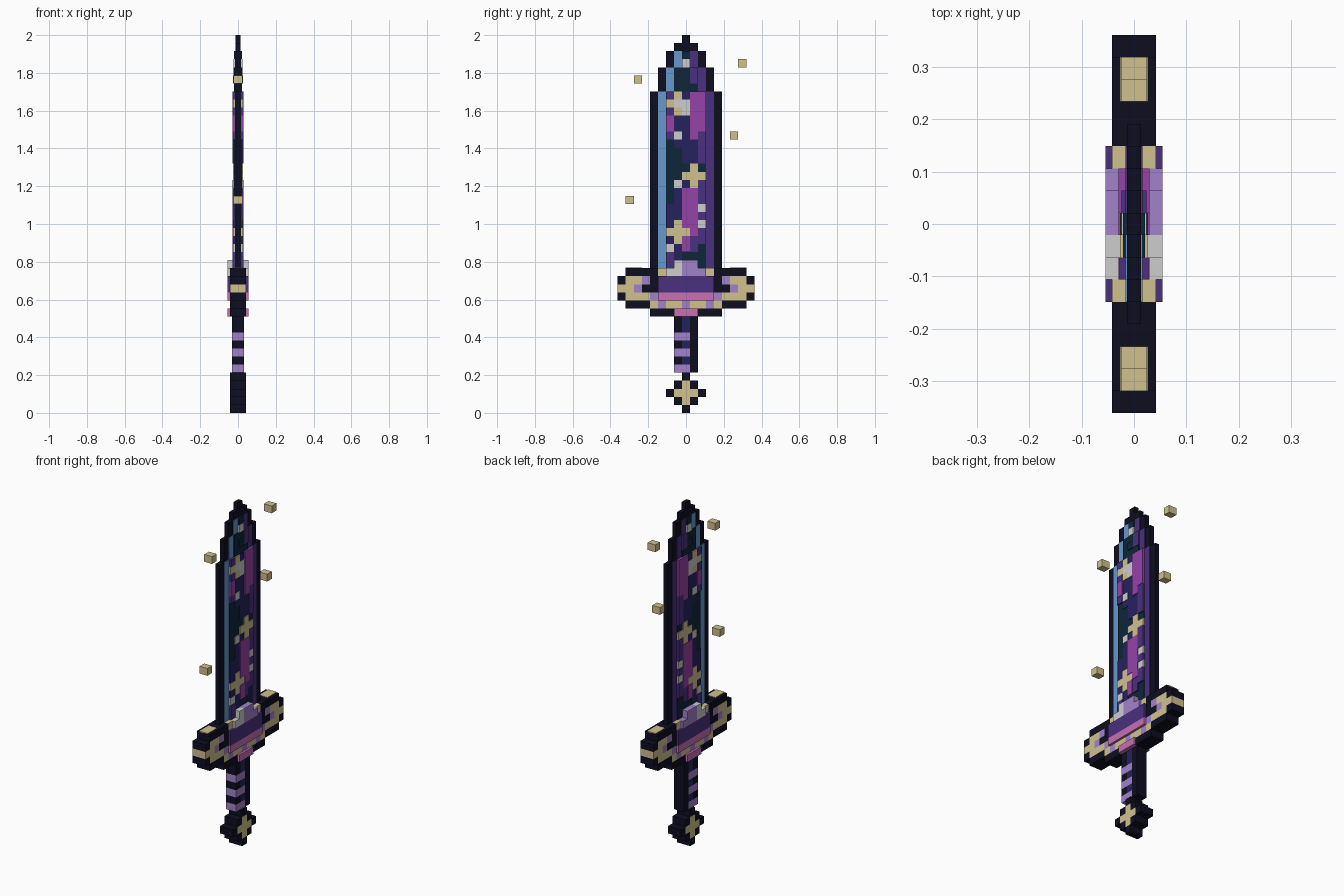
import bpy, bmesh

if "Cube" in bpy.data.objects:
    bpy.data.objects.remove(bpy.data.objects["Cube"])

U = 2 / 47                      # one pixel of the sword; 47 rows tall, 17 columns wide

def lin(v):
    v /= 255
    return v / 12.92 if v <= 0.04045 else ((v + 0.055) / 1.055) ** 2.4

COLOURS = {
    "outline black": (13, 13, 32), "gold": (208, 193, 143), "white": (206, 206, 206),
    "sky blue": (102, 152, 205), "lilac": (162, 130, 202), "pink": (200, 112, 178),
    "magenta": (150, 66, 166), "purple": (74, 48, 126), "navy": (38, 34, 94),
    "teal": (13, 38, 58)}
K, G, W, B, L, P, M, V, N, T = range(10)
mats = []
for name, rgb in COLOURS.items():
    m = bpy.data.materials.new(name)
    m.diffuse_color = (*[lin(c) for c in rgb], 1)
    m.use_nodes = True
    m.node_tree.nodes["Principled BSDF"].inputs["Base Color"].default_value = m.diffuse_color
    mats.append(m)

cells = {}                      # (column, row) -> (part, colour, half thickness)

def paint(part, c0, c1, r0, r1, colour, half):
    for c in range(c0, c1 + 1):
        for r in range(r0, r1 + 1):
            cells[c, r] = (part, colour, half)

def both(part, c0, c1, r0, r1, colour, half):
    paint(part, c0, c1, r0, r1, colour, half)
    paint(part, -c1, -c0, r0, r1, colour, half)

def finish(name, bm):
    me = bpy.data.meshes.new(name)
    bmesh.ops.remove_doubles(bm, verts=bm.verts, dist=1e-5)
    bmesh.ops.recalc_face_normals(bm, faces=bm.faces)
    bm.to_mesh(me)
    bm.free()
    for m in mats:
        me.materials.append(m)
    bpy.context.collection.objects.link(bpy.data.objects.new(name, me))

def build(part):
    """Extrude each pixel to its thickness, keeping only exposed faces."""
    bm = bmesh.new()
    def quad(pts, colour):
        bm.faces.new([bm.verts.new(p) for p in pts]).material_index = colour
    for (c, r), (owner, colour, h) in cells.items():
        if owner != part:
            continue
        y0, y1, z0, z1 = (c - .5) * U, (c + .5) * U, r * U, (r + 1) * U
        for x in (h, -h):
            quad([(x, y0, z0), (x, y1, z0), (x, y1, z1), (x, y0, z1)], colour)
        for dc, dr, a, b in ((-1, 0, (y0, z0), (y0, z1)), (1, 0, (y1, z0), (y1, z1)),
                             (0, -1, (y0, z0), (y1, z0)), (0, 1, (y0, z1), (y1, z1))):
            n = cells.get((c + dc, r + dr), (0, 0, 0))[2]
            spans = [(-h, h)] if n == 0 else [(n, h), (-h, -n)] if n < h else []
            for s, e in spans:
                quad([(s, *a), (e, *a), (e, *b), (s, *b)], colour)
    finish(part, bm)

def box(name, x, y, z, colour):
    bm = bmesh.new()
    bmesh.ops.create_cube(bm, size=1)
    for v in bm.verts:
        v.co = [lo + (hi - lo) * (t + .5) for t, (lo, hi) in zip(v.co, (x, y, z))]
    for f in bm.faces:
        f.material_index = colour
    finish(name, bm)

# Blade: dark edge, blue bevel on one side, purple on the other, teal core
for w, r0, r1 in ((4, 18, 39), (3, 40, 42), (2, 43, 44), (1, 45, 45), (0, 46, 46)):
    paint("blade", -w, w, r0, r1, K, .013)
    if w > 1:
        paint("blade", 1 - w, 1 - w, r0, r1, B, .016)
        paint("blade", w - 1, w - 1, r0, r1, V, .016)
        paint("blade", 2 - w, w - 2, r0, r1, T, .021)

# Nebula clouds in the core
for c0, c1, r0, r1, col, h in (
        (-2, -2, 34, 39, V, .028), (-1, 0, 33, 37, N, .024), (0, 0, 38, 39, N, .024),
        (-2, -2, 35, 36, M, .03), (1, 2, 35, 39, M, .03), (1, 1, 34, 34, M, .03),
        (2, 2, 31, 34, V, .028), (0, 1, 31, 33, N, .024), (-1, 0, 26, 28, N, .024),
        (2, 2, 21, 28, V, .028), (0, 1, 22, 27, M, .03), (0, 0, 20, 21, M, .03),
        (1, 1, 20, 21, V, .028), (-2, -1, 18, 25, N, .024), (-2, -2, 18, 19, V, .028),
        (1, 1, 41, 42, V, .024), (0, 0, 43, 43, W, .024)):
    paint("blade", c0, c1, r0, r1, col, h)

# Stars: gold plus shapes and white sparkles
for c, r in ((-1, 38), (1, 29), (-1, 22)):
    paint("blade", c - 1, c + 1, r, r, G, .027)
    paint("blade", c, c, r - 1, r + 1, G, .027)
    paint("blade", c, c, r, r, W if r == 38 else G, .027)
for c, r in ((0, 38), (0, 37), (-1, 34), (-1, 28), (2, 25), (2, 23), (-2, 20), (0, 41)):
    paint("blade", c, c, r, r, W if r != 41 else T, .026)

# Guard: dark silhouette with gold and lilac curls on the wings
for w, r0, r1 in ((7, 17, 17), (8, 14, 16), (7, 13, 13), (4, 12, 12)):
    paint("guard", -w, w, r0, r1, K, .042)
for c0, c1, r, col in ((3, 3, 17, G), (5, 5, 16, L), (6, 7, 16, G), (6, 6, 15, L),
                       (7, 8, 15, G), (4, 4, 14, L), (5, 7, 14, G), (4, 4, 13, G),
                       (3, 3, 13, L), (1, 2, 13, G), (0, 0, 13, L)):
    both("guard", c0, c1, r, r, col, .042)

# Raised centre plate of the guard
for c0, c1, r0, r1, col in ((-3, 3, 15, 16, V), (-3, 3, 14, 14, P), (-1, 1, 12, 12, P),
                            (-2, -1, 17, 17, W), (0, 2, 17, 17, L),
                            (-1, -1, 18, 18, W), (0, 1, 18, 18, L)):
    paint("guard_plate", c0, c1, r0, r1, col, .055)

# Grip with lilac wrapping
paint("grip", -1, 1, 5, 11, K, .032)
paint("grip", 0, 0, 5, 11, N, .032)
for r in (5, 7, 9):
    paint("grip", -1, 0, r, r, L, .032)

# Pommel: dark diamond with a gold cross
for r in range(5):
    w = 2 - abs(r - 2)
    paint("pommel", -w, w, r, r, K, .042)
paint("pommel", -1, 1, 2, 2, G, .042)
paint("pommel", 0, 0, 1, 3, G, .042)

for part in ("blade", "guard", "guard_plate", "grip", "pommel"):
    build(part)

# Gold inlays on top of the guard wings
for i, s in enumerate((-1, 1)):
    ys = sorted((s * 5.5 * U, s * 7.5 * U))
    box(f"wing_inlay_{i}", (-.027, .027), ys, (18 * U - .002, 18 * U + .003), G)

# Floating sparkles
for i, (c, r) in enumerate(((-6, 41), (7, 43), (6, 34), (-7, 26))):
    box(f"sparkle_{i}", (-.025, .025), ((c - .5) * U, (c + .5) * U), (r * U, (r + 1) * U), G)
